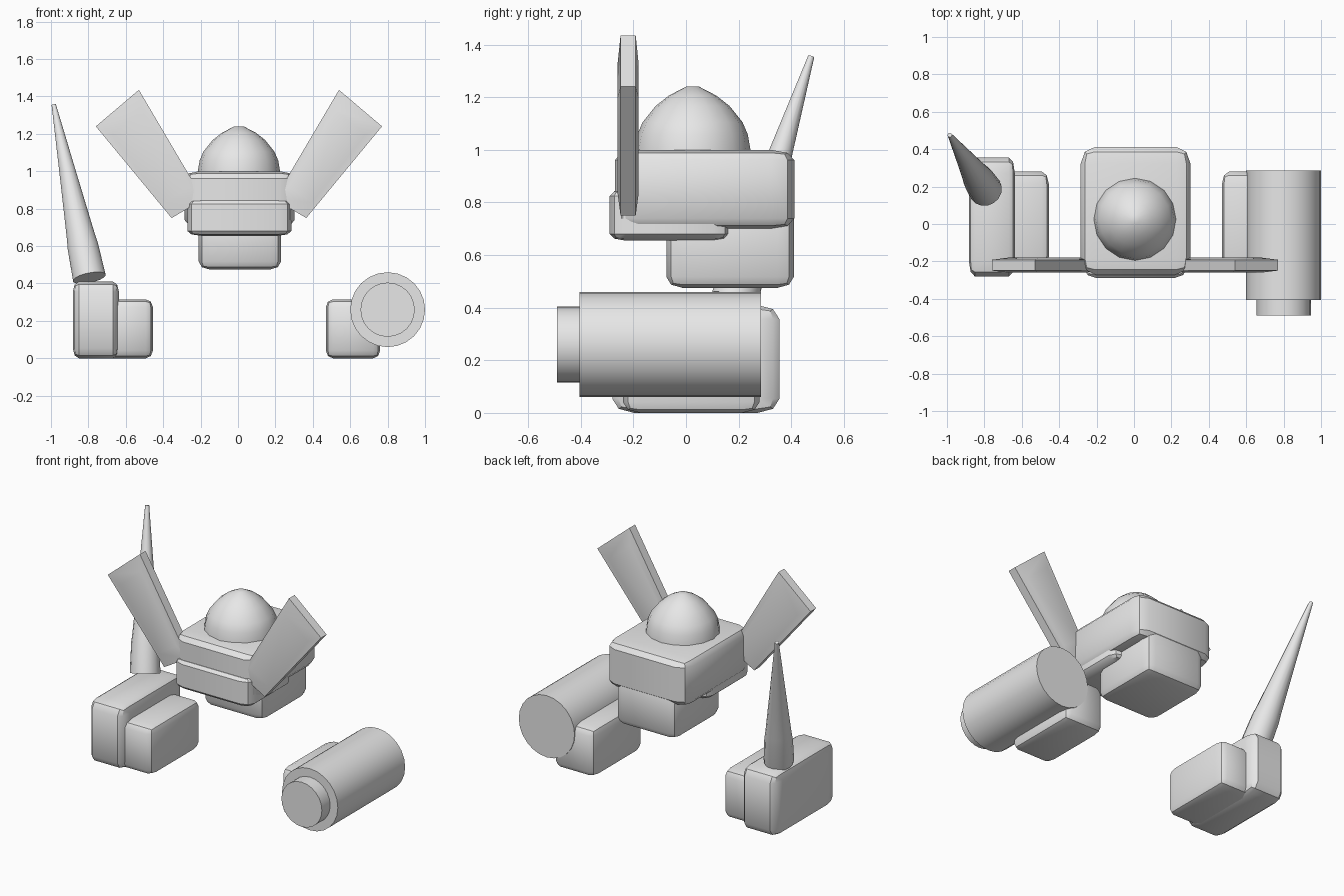
import bpy, bmesh, math
from mathutils import Vector

cube = bpy.data.objects.get("Cube")
if cube:
    bpy.data.objects.remove(cube, do_unlink=True)

grey = bpy.data.materials.new("plain grey")
grey.use_nodes = True
grey.diffuse_color = (0.8, 0.8, 0.8, 1)
grey.node_tree.nodes["Principled BSDF"].inputs["Base Color"].default_value = (0.8, 0.8, 0.8, 1)


def finish(name, bm):
    bmesh.ops.recalc_face_normals(bm, faces=bm.faces)
    mesh = bpy.data.meshes.new(name)
    bm.to_mesh(mesh)
    bm.free()
    mesh.materials.append(grey)
    ob = bpy.data.objects.new(name, mesh)
    bpy.context.collection.objects.link(ob)
    bpy.ops.object.select_all(action='DESELECT')
    ob.select_set(True)
    bpy.context.view_layer.objects.active = ob
    bpy.ops.object.shade_smooth_by_angle(angle=math.radians(35))
    return ob


def rounded_box(name, xs, ys, zs, bevel=0.13):
    """Bevelled unit cube stretched to fill the given ranges."""
    bm = bmesh.new()
    bmesh.ops.create_cube(bm, size=1)
    bmesh.ops.bevel(bm, geom=bm.edges[:], offset=bevel, segments=2, profile=0.5,
                    affect='EDGES')
    for v in bm.verts:
        v.co = Vector([lo + (c + 0.5) * (hi - lo)
                       for c, (lo, hi) in zip(v.co, (xs, ys, zs))])
    return finish(name, bm)


def lathe(name, start, end, profile, sides):
    """Rings of (fraction along axis, radius) swept from start to end."""
    start, end = Vector(start), Vector(end)
    turn = (end - start).to_track_quat('Z', 'Y')
    bm = bmesh.new()
    rings = []
    for t, r in profile:
        centre = start.lerp(end, t)
        rings.append([bm.verts.new(centre + turn @ Vector(
            (r * math.cos(math.tau * i / sides), r * math.sin(math.tau * i / sides), 0)))
            for i in range(sides)])
    for a, b in zip(rings, rings[1:]):
        for i in range(sides):
            j = (i + 1) % sides
            bm.faces.new((a[i], a[j], b[j], b[i]))
    bm.faces.new(rings[0])
    bm.faces.new(rings[-1])
    return finish(name, bm)


def fin(name, side):
    """Flat tapered blade with chamfered front and back rims."""
    low_in, low_out = Vector((0.19, 0.85)), Vector((0.36, 0.75))
    top_in, top_out = Vector((0.535, 1.435)), Vector((0.765, 1.24))
    bm = bmesh.new()
    bmesh.ops.create_cube(bm, size=1)
    rim = [e for e in bm.edges if abs(e.verts[0].co.y - e.verts[1].co.y) < 0.1]
    bmesh.ops.bevel(bm, geom=rim, offset=0.14, segments=1, affect='EDGES')
    for v in bm.verts:
        u, w = v.co.x + 0.5, v.co.z + 0.5
        p = low_in.lerp(low_out, u).lerp(top_in.lerp(top_out, u), w)
        v.co = Vector((0.005 + side * p.x, -0.22 + v.co.y * 0.08, p.y))
    return finish(name, bm)


# Head, jaw, neck and dome
rounded_box("head", (-0.285, 0.302), (-0.27, 0.412), (0.70, 1.0))
rounded_box("jaw", (-0.27, 0.285), (-0.29, 0.165), (0.655, 0.85))
rounded_box("neck", (-0.21, 0.23), (-0.075, 0.41), (0.475, 0.80))
lathe("dome", (0.005, 0.025, 0.98), (0.005, 0.025, 1.24),
      [(0, 0.222), (0.1, 0.219), (0.3, 0.21), (0.48, 0.19), (0.72, 0.14),
       (0.87, 0.09), (1, 0.025)], 16)

# Pair of raised fins
fin("left_fin", 1)
fin("right_fin", -1)

# Feet
rounded_box("left_foot", (0.47, 0.76), (-0.24, 0.28), (0, 0.315))
rounded_box("right_foot", (-0.75, -0.455), (-0.24, 0.28), (0, 0.315))
rounded_box("right_outer_block", (-0.883, -0.637), (-0.28, 0.355), (0, 0.41))

# Barrel on the left foot
lathe("barrel", (0.8, 0.285, 0.26), (0.8, -0.405, 0.26), [(0, 0.2), (1, 0.2)], 24)
lathe("barrel_nozzle", (0.8, -0.35, 0.26), (0.8, -0.49, 0.26),
      [(0, 0.145), (1, 0.145)], 24)

# Tapered spike on the right block
lathe("spike", (-0.795, 0.183, 0.43), (-0.985, 0.476, 1.355),
      [(0, 0.09), (0.18, 0.084), (0.24, 0.077), (0.62, 0.044), (1, 0.012)], 16)
